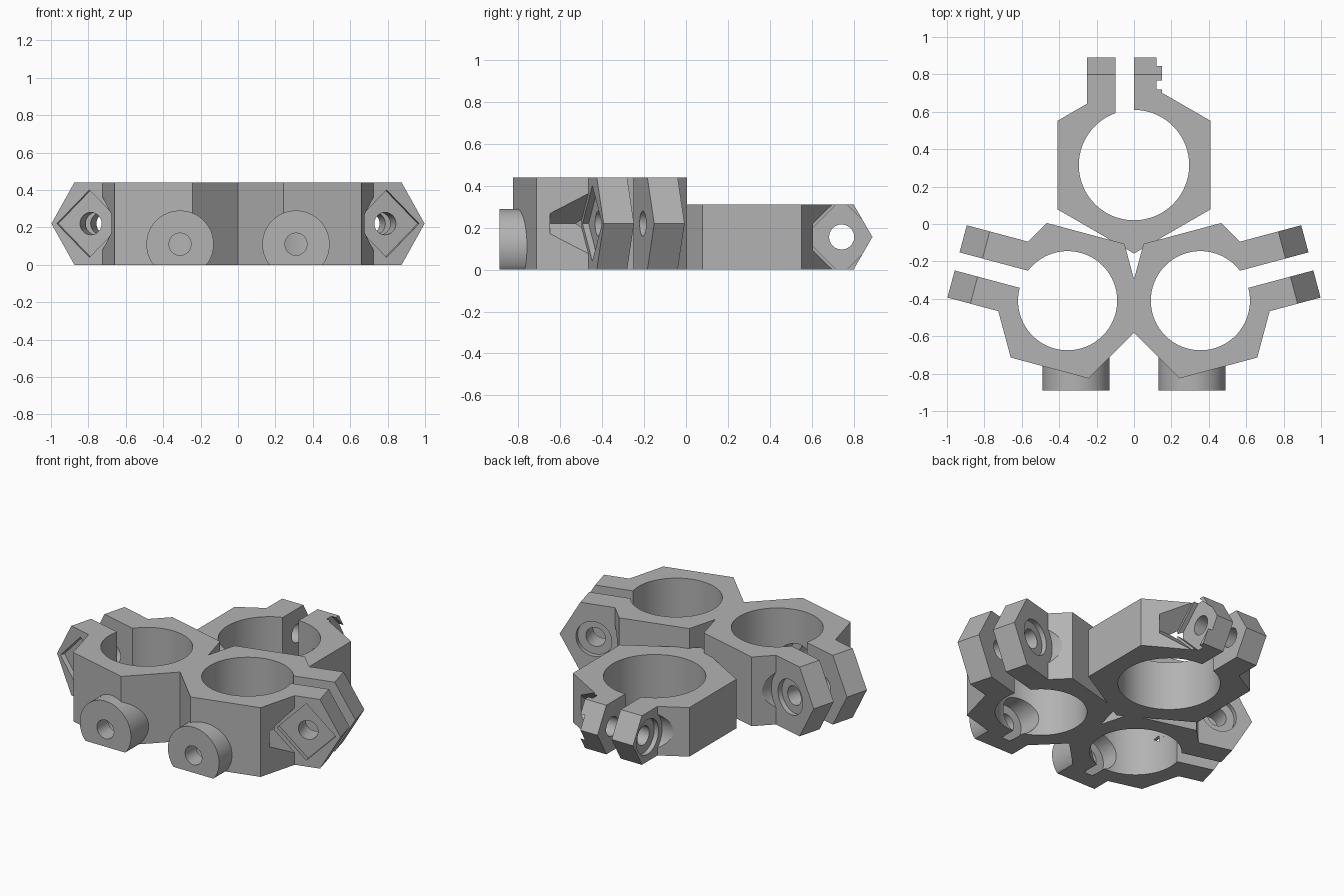
import bpy, bmesh
from math import cos, sin, pi, radians, sqrt
from mathutils import Matrix

cube = bpy.data.objects.get("Cube")
if cube:
    bpy.data.objects.remove(cube, do_unlink=True)

grey = bpy.data.materials.new("plain grey")
grey.use_nodes = True
grey.diffuse_color = (0.45, 0.45, 0.45, 1)
grey.node_tree.nodes["Principled BSDF"].inputs["Base Color"].default_value = grey.diffuse_color


def ngon(a, b, r, n, start=0.0):
    return [(a + r * cos(start + 2 * pi * i / n), b + r * sin(start + 2 * pi * i / n))
            for i in range(n)]


def prism(name, pts, lo, hi, axis, frame):
    """Extrude a 2D outline along the z axis, or along y for an (x, z) outline."""
    bm = bmesh.new()
    place = (lambda a, b, t: (a, b, t)) if axis == 'Z' else (lambda a, b, t: (a, t, b))
    rings = [[bm.verts.new(place(a, b, t)) for a, b in pts] for t in (lo, hi)]
    for ring in rings:
        bm.faces.new(ring)
    n = len(pts)
    for i in range(n):
        j = (i + 1) % n
        bm.faces.new((rings[0][i], rings[0][j], rings[1][j], rings[1][i]))
    bmesh.ops.recalc_face_normals(bm, faces=bm.faces)
    bm.transform(frame)
    mesh = bpy.data.meshes.new(name)
    bm.to_mesh(mesh)
    bm.free()
    mesh.materials.append(grey)
    obj = bpy.data.objects.new(name, mesh)
    bpy.context.collection.objects.link(obj)
    return obj


def combine(target, tool, operation):
    mod = target.modifiers.new("shape", 'BOOLEAN')
    mod.operation = operation
    mod.solver = 'EXACT'
    mod.object = tool
    bpy.context.view_layer.objects.active = target
    bpy.ops.object.modifier_apply(modifier=mod.name)
    bpy.data.objects.remove(tool, do_unlink=True)


def clamp_ring(name, centre, angle, radius, bore, height, tip, bolt, nut, boss_x=None):
    """Hexagonal ring with a split clamp pointing along its local x axis."""
    frame = Matrix.Translation((*centre, 0)) @ Matrix.Rotation(radians(angle), 4, 'Z')
    world = Matrix.Identity(4)
    mid = height / 2
    ring = prism(name, ngon(0, 0, radius, 6), 0, height, 'Z', frame)

    # clamp ears with a pointed end
    back = tip - mid / sqrt(3)
    ears = [(0.2, 0), (back, 0), (tip, mid), (back, height), (0.2, height)]
    combine(ring, prism("ears", ears, -0.15, 0.25, 'Y', frame), 'UNION')

    # round boss with a flat underside
    if boss_x is not None:
        disc = [(a, max(b, 0)) for a, b in ngon(boss_x, 0.11, 0.18, 64)]
        low = [p for p in disc if p[1] == 0]
        ends = (min(low), max(low))
        disc = [p for p in disc if p[1] > 0 or p in ends]
        combine(ring, prism("boss", disc, -0.89, -0.7, 'Y', world), 'UNION')

    def cut(pts, lo, hi, axis='Y', at=frame):
        combine(ring, prism("cutter", pts, lo, hi, axis, at), 'DIFFERENCE')

    # main bore and clamp slot
    cut(ngon(0, 0, bore, 96), -0.1, height + 0.1, 'Z')
    cut([(0.1, 0), (1, 0), (1, 0.1), (0.1, 0.1)], -0.1, height + 0.1, 'Z')
    # bolt hole, square nut recess and its clearance
    cut(ngon(bolt, mid, 0.06, 24), -0.2, 0.3)
    cut(ngon(bolt, mid, 0.18, 4), -0.12, -0.2)
    cut(ngon(bolt, mid, nut, 4), -0.15, -0.315)
    # bolt head recess and its clearance
    cut(ngon(bolt, mid, 0.11, 40), 0.22, 0.3)
    cut(ngon(bolt, mid, min(0.17, mid - 0.01), 48), 0.25, 0.42)
    # screw hole through the boss, wider towards the bore
    if boss_x is not None:
        cut(ngon(boss_x, 0.11, 0.06, 16), -1, -0.5, at=world)
        cut(ngon(boss_x, 0.11, 0.115, 32), -0.78, -0.5, at=world)
    return ring


right_ring = clamp_ring("front_ring_left", (0.355, -0.41), 15, 0.43, 0.265, 0.44,
                        0.625, 0.415, 0.215, boss_x=0.31)
back_ring = clamp_ring("back_ring", (0, 0.315), 90, 0.473, 0.295, 0.312,
                       0.575, 0.428, 0.2)

# mirrored front ring
mirror = right_ring.copy()
mirror.name = "front_ring_right"
mirror.data = right_ring.data.copy()
mirror.data.transform(Matrix.Scale(-1, 4, (1, 0, 0)))
mirror.data.flip_normals()
bpy.context.collection.objects.link(mirror)

for obj in bpy.context.view_layer.objects:
    obj.select_set(obj in (right_ring, back_ring, mirror))
bpy.context.view_layer.objects.active = right_ring
bpy.ops.object.shade_smooth_by_angle(angle=radians(25))
